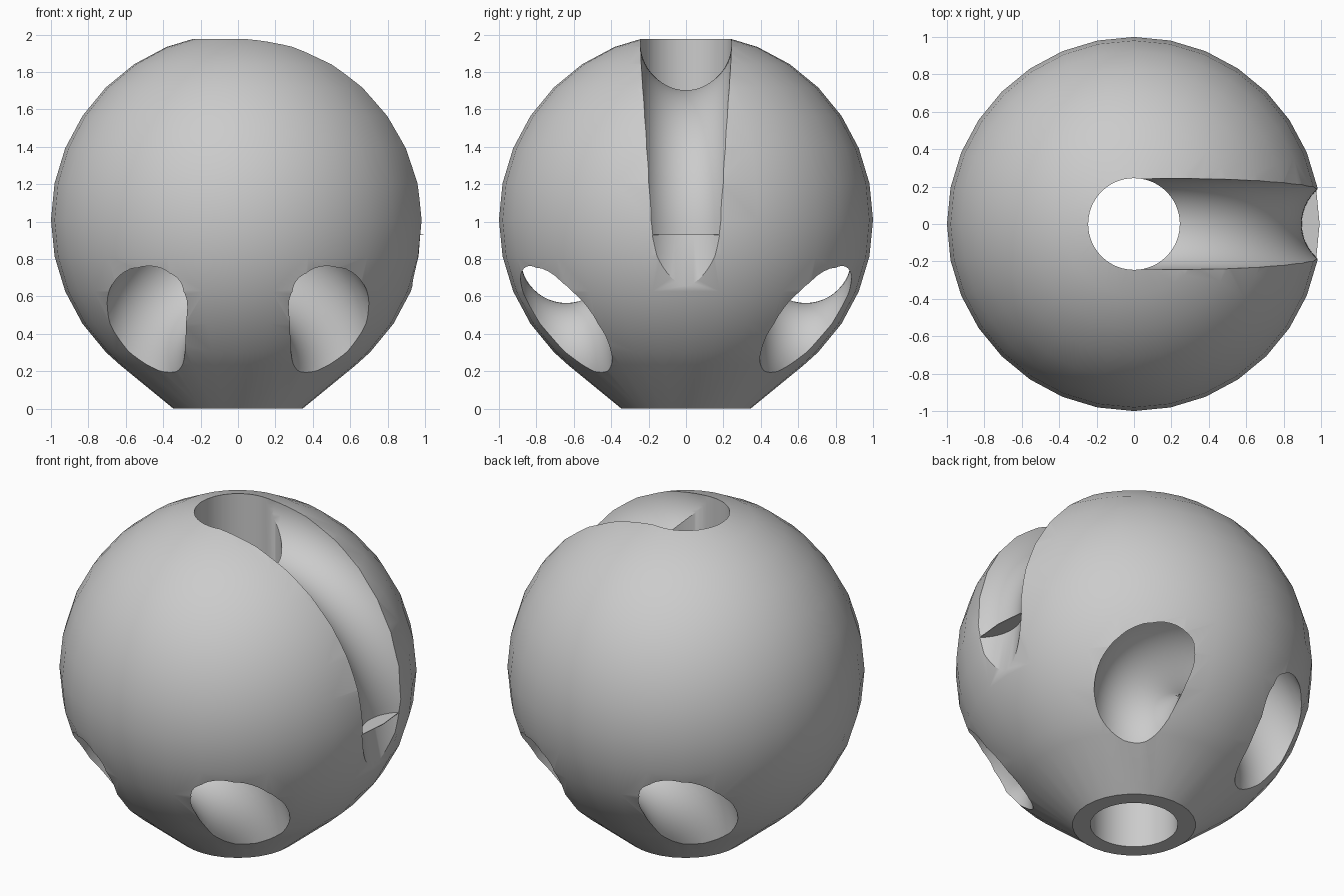
import bpy, bmesh
from math import sin, cos, pi, radians, acos
from mathutils import Vector

if "Cube" in bpy.data.objects:
    bpy.data.objects.remove(bpy.data.objects["Cube"], do_unlink=True)

CENTRE_Z = 1.01
BORE = 0.245
UP = (0, 0, 1)


def tube(name, stations, sides=64, phase=0.3):
    """Closed round solid through (position, tangent, radius) stations in the xz plane."""
    bm = bmesh.new()
    side = Vector((0, 1, 0))
    rings = []
    for pos, tangent, radius in stations:
        normal = Vector(tangent).normalized().cross(side)
        turns = [2 * pi * (i + phase) / sides for i in range(sides)]
        rings.append([bm.verts.new(Vector(pos) + radius * (cos(a) * side + sin(a) * normal))
                      for a in turns])
    for low, high in zip(rings, rings[1:]):
        for i in range(sides):
            j = (i + 1) % sides
            bm.faces.new((low[i], low[j], high[j], high[i]))
    bm.faces.new(rings[0][::-1])
    bm.faces.new(rings[-1])
    bm.normal_update()
    if bm.calc_volume(signed=True) < 0:
        bmesh.ops.reverse_faces(bm, faces=bm.faces[:])
    mesh = bpy.data.meshes.new(name)
    bm.to_mesh(mesh)
    bm.free()
    obj = bpy.data.objects.new(name, mesh)
    bpy.context.collection.objects.link(obj)
    return obj


# Ball with a conical foot, as a stack of rings; the shaft removes the flat top
angles = [radians(140.8)] + [radians(180 / 16 * i) for i in range(12, 0, -1)]
ball = tube("ball", [((0, 0, 0), UP, 0.345)]
            + [((0, 0, CENTRE_Z + cos(a)), UP, sin(a)) for a in angles],
            sides=32, phase=0)

# Vertical shaft through the ball
cutters = [tube("shaft_cutter", [((0, 0, -0.2), UP, BORE), ((0, 0, 2.2), UP, BORE)])]

# Curved groove from the shaft mouth down to the side
arc_x, arc_z, reach, rise = 0.15, 0.932, 0.99, 1.02
last = acos((0.02 - arc_x) / reach)
stations = []
for i in range(33):
    t = last * i / 32
    stations.append(((arc_x + reach * cos(t), 0, arc_z + rise * sin(t)),
                     (-reach * sin(t), 0, rise * cos(t)), 0.243))
cutters.append(tube("groove_cutter", stations))

# Tapering end of the groove, leaving a thin web above it
cutters.append(tube("groove_end_cutter", [((1.21, 0, 0.41), UP, BORE),
                                          ((1.14, 0, 0.928), UP, BORE)]))

# Arched tunnels, one at the front and one at the back
for y in (-0.64, 0.64):
    bpy.ops.mesh.primitive_torus_add(location=(0, y, 0.28), rotation=(pi / 2, 0, 0),
                                     major_radius=0.53, minor_radius=BORE,
                                     major_segments=64, minor_segments=48)
    cutters.append(bpy.context.object)

# Cut every channel out of the ball
bpy.ops.object.select_all(action="DESELECT")
bpy.context.view_layer.objects.active = ball
ball.select_set(True)
for cutter in cutters:
    cut = ball.modifiers.new("channel", "BOOLEAN")
    cut.operation = "DIFFERENCE"
    cut.solver = "MANIFOLD"
    cut.object = cutter
    bpy.ops.object.modifier_apply(modifier=cut.name)
    bpy.data.objects.remove(cutter, do_unlink=True)

# Plain grey finish
grey = bpy.data.materials.new("plain_grey")
grey.use_nodes = True
grey.diffuse_color = (0.6, 0.6, 0.6, 1)
grey.node_tree.nodes["Principled BSDF"].inputs["Base Color"].default_value = grey.diffuse_color
ball.data.materials.clear()
ball.data.materials.append(grey)
for face in ball.data.polygons:
    face.material_index = 0
bpy.ops.object.shade_smooth_by_angle(angle=radians(30))
